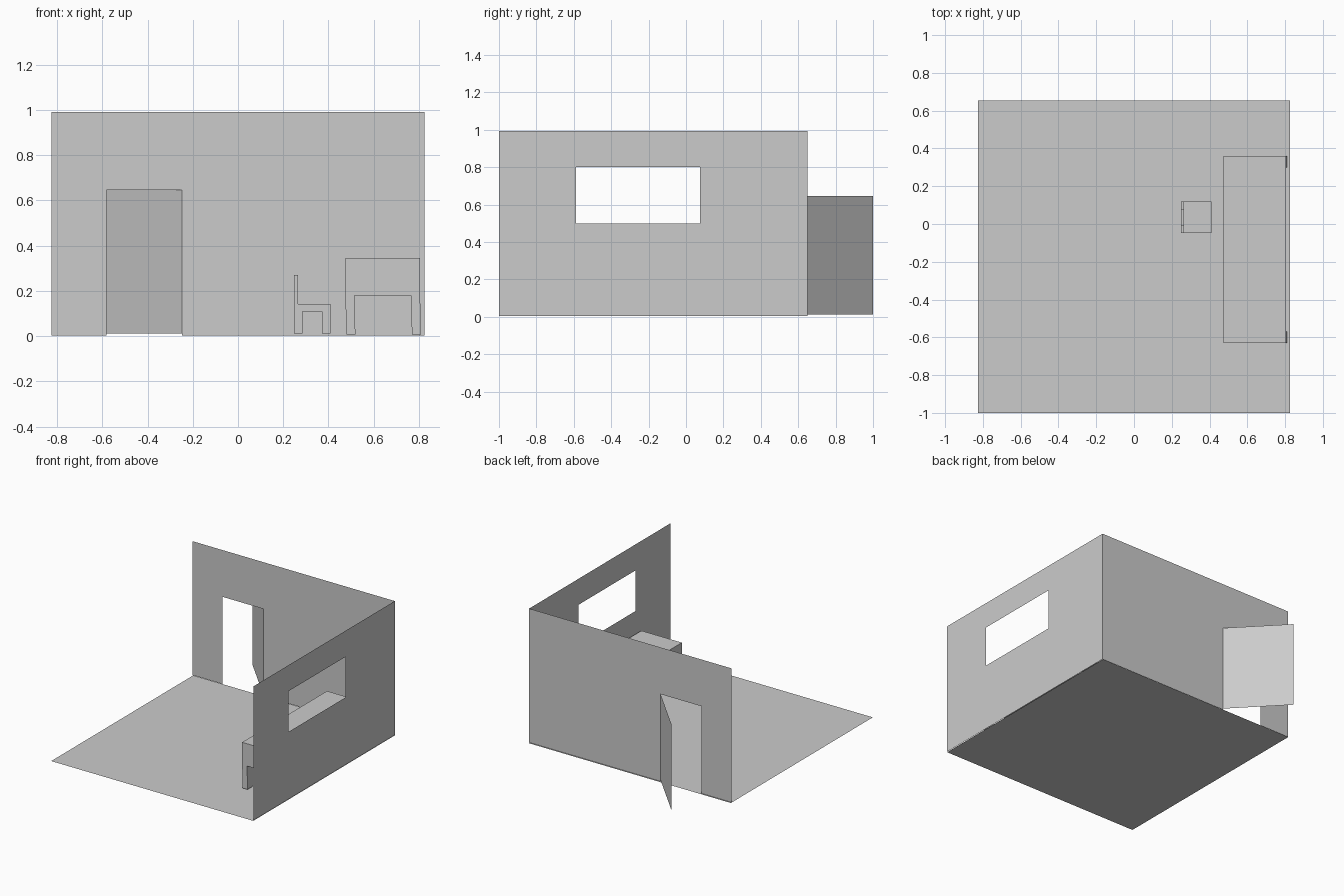
import bpy

if "Cube" in bpy.data.objects:
    bpy.data.objects.remove(bpy.data.objects["Cube"])

grey = bpy.data.materials.new("plain grey")
grey.diffuse_color = (0.6, 0.6, 0.6, 1)
grey.use_nodes = True
grey.node_tree.nodes["Principled BSDF"].inputs["Base Color"].default_value = grey.diffuse_color


def make(name, verts, faces):
    mesh = bpy.data.meshes.new(name)
    mesh.from_pydata(verts, [], faces)
    mesh.materials.append(grey)
    obj = bpy.data.objects.new(name, mesh)
    bpy.context.collection.objects.link(obj)
    return obj


def box(name, x, y, z, lean=0.0):
    """Box from (min, max) ranges; lean shifts the foot along x."""
    verts = [(a + (lean if c == z[0] else 0), b, c) for c in z for b in y for a in x]
    faces = [(0, 2, 3, 1), (4, 5, 7, 6), (0, 1, 5, 4),
             (2, 6, 7, 3), (0, 4, 6, 2), (1, 3, 7, 5)]
    return make(name, verts, faces)


def wall(name, us, vs, hole, place):
    """Thin sheet on a grid of lines, leaving out one cell as the opening."""
    n = len(us)
    verts = [place(u, v) for v in vs for u in us]
    faces = [(j * n + i, j * n + i + 1, (j + 1) * n + i + 1, (j + 1) * n + i)
             for j in range(len(vs) - 1) for i in range(n - 1) if (i, j) != hole]
    return make(name, verts, faces)


W, BACK, TOP = 0.825, 0.655, 0.992

# Room shell: floor, back wall with doorway, right wall with window
make("floor", [(-W, -1, 0), (W, -1, 0), (W, BACK, 0), (-W, BACK, 0)], [(0, 1, 2, 3)])
wall("back_wall", [-W, -0.582, -0.248, W], [0.004, 0.647, TOP], (1, 0),
     lambda u, v: (u, 0.65, v))
wall("right_wall", [-1, -0.588, 0.076, 0.65], [0.004, 0.5, 0.8, TOP], (1, 1),
     lambda u, v: (W, u, v))

# Door leaf swung open outwards
make("door", [(-0.248, 0.65, 0.012), (-0.582, 1, 0.012),
              (-0.582, 1, 0.647), (-0.248, 0.65, 0.647)], [(0, 1, 2, 3)])

# Desk: deep top on four slightly leaning legs
box("desk_top", (0.475, 0.805), (-0.63, 0.36), (0.18, 0.345))
for x in ((0.475, 0.515), (0.765, 0.805)):
    for y in ((-0.63, -0.57), (0.30, 0.36)):
        box("desk_leg", x, y, (0.008, 0.18), lean=0.004)

# Chair: seat, four legs, two back posts and a lower slat between them
box("chair_seat", (0.248, 0.41), (-0.047, 0.118), (0.11, 0.142))
for x in ((0.248, 0.286), (0.372, 0.41)):
    for y in ((-0.047, -0.01), (0.081, 0.118)):
        box("chair_leg", x, y, (0.012, 0.11))
for y in ((-0.047, -0.008), (0.076, 0.118)):
    box("chair_back_post", (0.248, 0.265), y, (0.142, 0.27))
box("chair_back_slat", (0.248, 0.265), (-0.008, 0.076), (0.142, 0.23))
